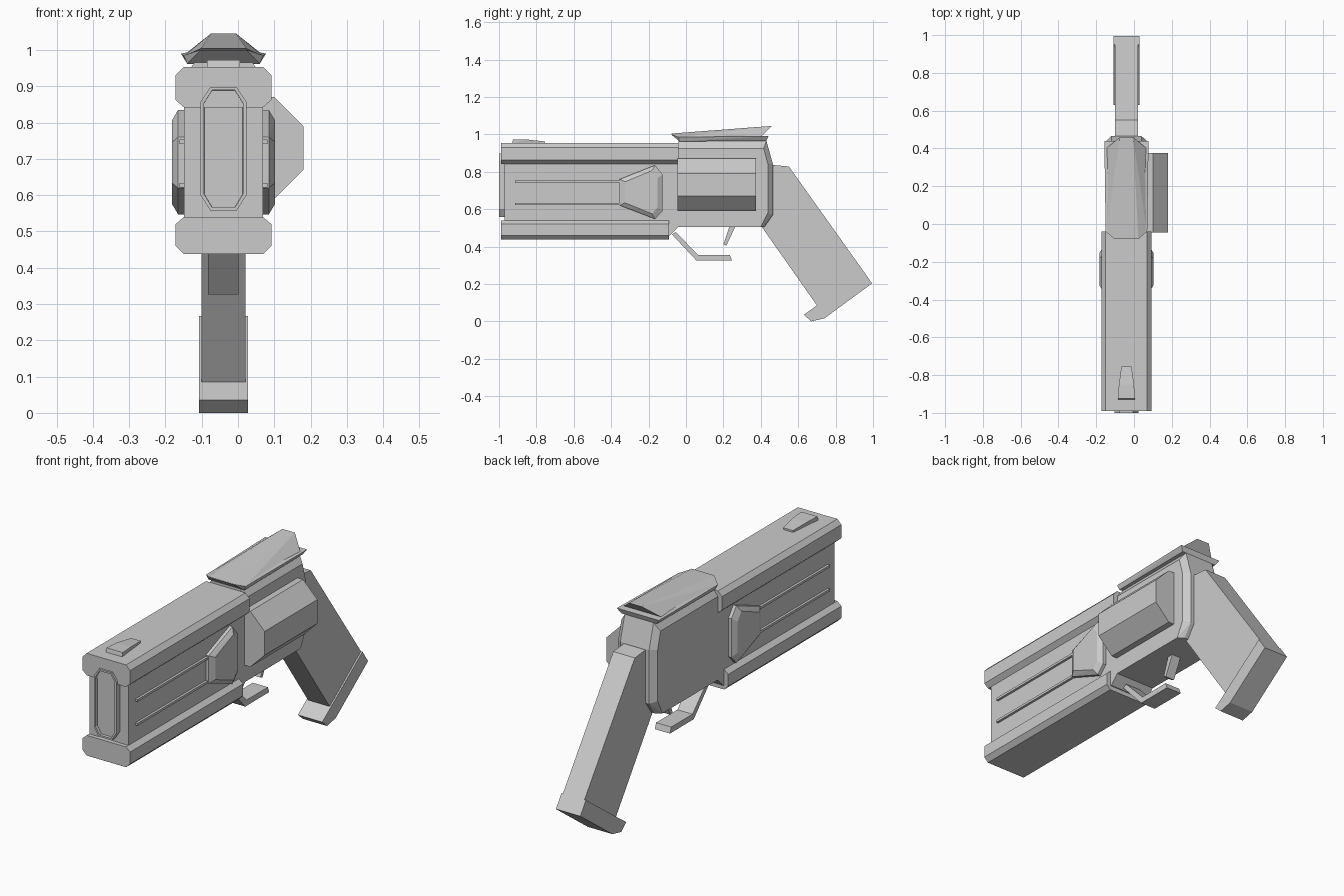
import bpy, bmesh
from mathutils import Vector

if "Cube" in bpy.data.objects:
    bpy.data.objects.remove(bpy.data.objects["Cube"])

CX = -0.04  # middle plane of the body; the drum sticks out to one side


def finish(name, bm):
    bmesh.ops.recalc_face_normals(bm, faces=bm.faces)
    me = bpy.data.meshes.new(name)
    bm.to_mesh(me)
    bm.free()
    ob = bpy.data.objects.new(name, me)
    bpy.context.collection.objects.link(ob)
    return ob


def prism(name, pts, a, b, axis, inset=0.0, depth=0.0):
    """Extrude a profile: axis 'y' takes (x, z) points, axis 'x' takes (y, z)."""
    bm = bmesh.new()
    put = (lambda p, t: (p[0], t, p[1])) if axis == 'y' else (lambda p, t: (t, p[0], p[1]))
    ring_a = [bm.verts.new(put(p, a)) for p in pts]
    ring_b = [bm.verts.new(put(p, b)) for p in pts]
    cap = bm.faces.new(ring_a)
    bm.faces.new(ring_b)
    for i in range(len(pts)):
        j = (i + 1) % len(pts)
        bm.faces.new((ring_a[i], ring_a[j], ring_b[j], ring_b[i]))
    bmesh.ops.recalc_face_normals(bm, faces=bm.faces)
    if inset:
        bmesh.ops.inset_region(bm, faces=[cap], thickness=inset)
        bmesh.ops.inset_region(bm, faces=[cap], thickness=0.0005, depth=-depth)
    return finish(name, bm)


def side_slab(name, pts, half):
    return prism(name, pts, CX - half, CX + half, 'x')


def mirrored(half_pts):
    """Right half of an (offset, z) section, mirrored about the middle plane."""
    return [(CX + x, z) for x, z in half_pts] + [(CX - x, z) for x, z in reversed(half_pts)]


def hull(name, pts, both=True):
    """Convex solid from points (offset, y, z), mirrored about the middle plane."""
    bm = bmesh.new()
    for x, y, z in pts:
        for s in ((1, -1) if both else (1,)):
            bm.verts.new((CX + s * x, y, z))
    bmesh.ops.convex_hull(bm, input=bm.verts)
    loose = [v for v in bm.verts if not v.link_faces]
    bmesh.ops.delete(bm, geom=loose, context='VERTS')
    bmesh.ops.dissolve_limit(bm, angle_limit=0.01, verts=bm.verts, edges=bm.edges)
    return finish(name, bm)


# Barrel: two chamfered rails around a narrower core
prism("top_rail", mirrored([(.109, .842), (.132, .862), (.132, .93), (.11, .953)]), -.99, -.04, 'y')
prism("bottom_rail", mirrored([(.11, .438), (.132, .46), (.132, .52), (.109, .54)]), -.99, -.09, 'y')
prism("barrel_core", mirrored([(.109, .53), (.109, .85)]), -.97, -.04, 'y')
side_slab("frame_neck", [(-.1, .46), (-.085, .46), (-.04, .505), (-.04, .53), (-.1, .53)], .109)

# Muzzle with a recessed face
prism("muzzle", mirrored([(.036, .557), (.063, .6), (.063, .857), (.036, .898)]),
      -1.0, -.96, 'y', inset=.01, depth=.015)

# Front sight wedge
hull("front_sight", [(.045, -.93, .95), (.045, -.925, .973), (.04, -.85, .972),
                     (.027, -.755, .962), (.027, -.755, .95)])

# Receiver with bevelled rear and top edges
outer = [(-.04, .505), (.42, .505), (.465, .57), (.465, .84), (.43, .965), (-.04, .965)]
inner = [(-.04, .505), (.4, .505), (.438, .58), (.438, .84), (.415, .925), (-.04, .925)]
hull("receiver", [(.08, y, z) for y, z in outer] + [(.109, y, z) for y, z in inner])

# Top cover: flat plate and rising ridge with a rear overhang
hull("cover_plate", [(.063, -.08, 1.0), (.11, -.04, .985), (.117, .44, .99),
                     (.1, .43, .965), (.1, -.035, .962)])
hull("cover_ridge", [(.063, -.08, 1.004), (.035, .46, 1.045), (.108, .4, .987), (.108, -.04, .984)])

# Drum half showing on the right side
prism("drum", [(.06, .87), (.1, .87), (.18, .79), (.18, .67), (.1, .59), (.06, .59)], -.045, .375, 'y')

# Side shields and rods on both sides
shield = [(-.355, .76), (-.165, .835), (-.125, .785), (-.125, .59), (-.165, .547), (-.355, .62)]
for s, side in ((1, "right"), (-1, "left")):
    face = [(-.235 + (y + .235) * .76, .69 + (z - .69) * .8) for y, z in shield]
    hull("shield_" + side, [(s * .1, y, z) for y, z in shield] +
         [(s * .125, y, z) for y, z in shield] + [(s * .142, y, z) for y, z in face], False)
    for k, z in enumerate((.627, .747)):
        hull(f"rod_{side}_{k}", [(s * x, y, z + d) for x in (.1, .121)
                                 for y in (-.915, -.3) for d in (-.006, .006)], False)

# Trigger and open guard
side_slab("trigger_guard", [(-.075, .465), (.055, .326), (.245, .326), (.235, .355),
                            (.065, .355), (-.055, .478)], .042)
side_slab("trigger", [(.235, .515), (.2, .412), (.216, .405), (.268, .515)], .025)

# Grip and butt plate
side_slab("grip", [(.405, .505), (.45, .56), (.45, .836), (.465, .836), (.55, .828),
                   (.95, .267), (.7, .085)], .06)
side_slab("butt_plate", [(.95, .267), (.995, .203), (.74, .016), (.67, .0), (.63, .035), (.7, .085)], .068)
